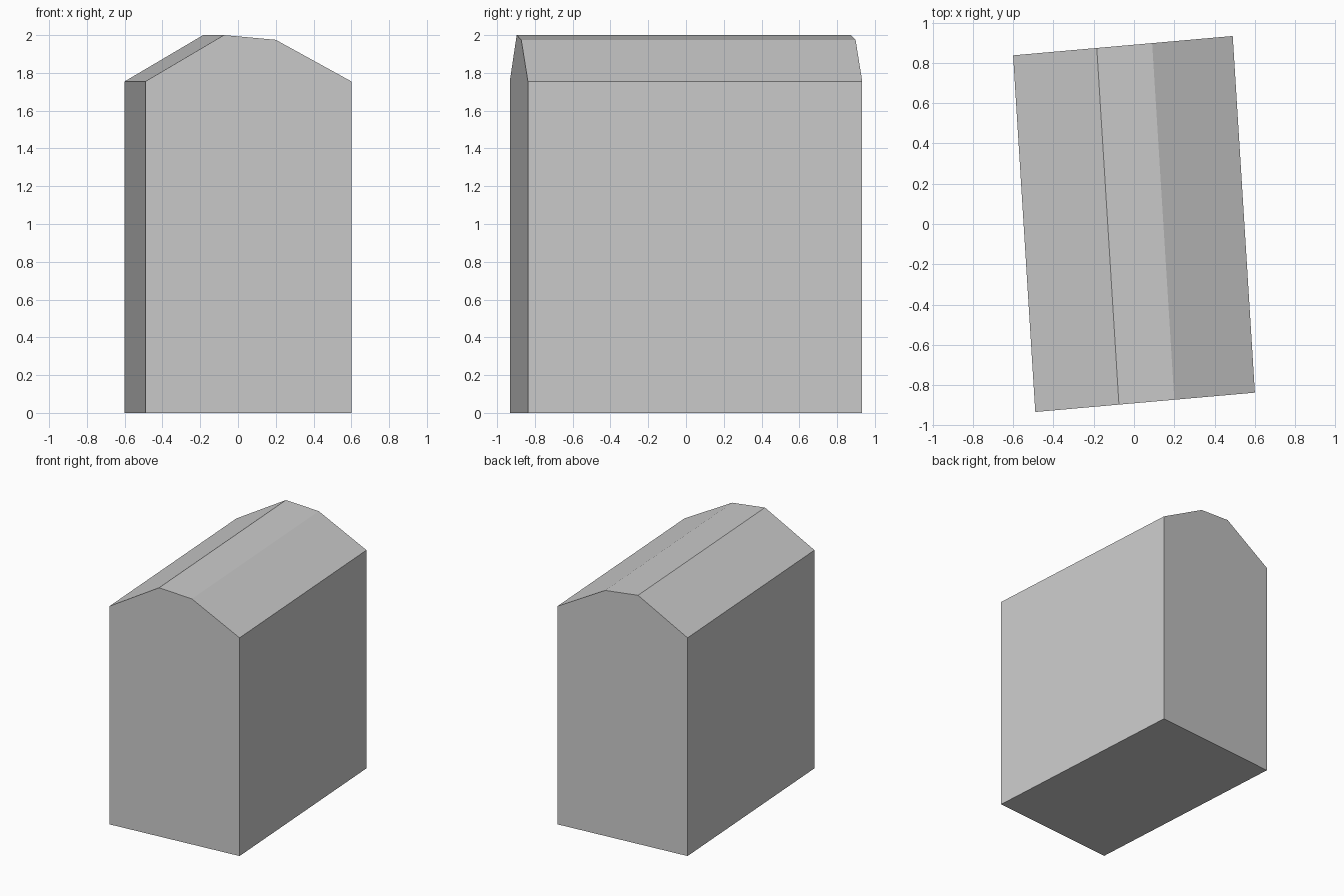
import bpy
import bmesh
from mathutils import Vector

cube = bpy.data.objects.get("Cube")
if cube:
    bpy.data.objects.remove(cube, do_unlink=True)

# Plain grey material
grey = bpy.data.materials.new("plain grey")
grey.use_nodes = True
colour = (0.6, 0.6, 0.6, 1.0)
grey.diffuse_color = colour
grey.node_tree.nodes["Principled BSDF"].inputs["Base Color"].default_value = colour

# Gable outline: distance along the front wall (0 to 1) and height
front_right = Vector((-0.49, -0.933, 0))
front_left = Vector((0.6, -0.837, 0))
depth = Vector((-0.11, 1.77, 0))
outline = [(0, 0), (1, 0), (1, 1.755), (0.633, 1.975), (0.381, 2.0), (0, 1.755)]

# House block: the gable extruded straight back
bm = bmesh.new()
gable = bm.faces.new([
    bm.verts.new(front_right.lerp(front_left, t) + Vector((0, 0, z)))
    for t, z in outline])
back = bmesh.ops.extrude_face_region(bm, geom=[gable], use_keep_orig=True)
back_verts = [v for v in back["geom"] if isinstance(v, bmesh.types.BMVert)]
bmesh.ops.translate(bm, verts=back_verts, vec=depth)
bmesh.ops.recalc_face_normals(bm, faces=bm.faces)

mesh = bpy.data.meshes.new("house_block")
bm.to_mesh(mesh)
bm.free()
mesh.materials.append(grey)
house = bpy.data.objects.new("house_block", mesh)
bpy.context.collection.objects.link(house)
